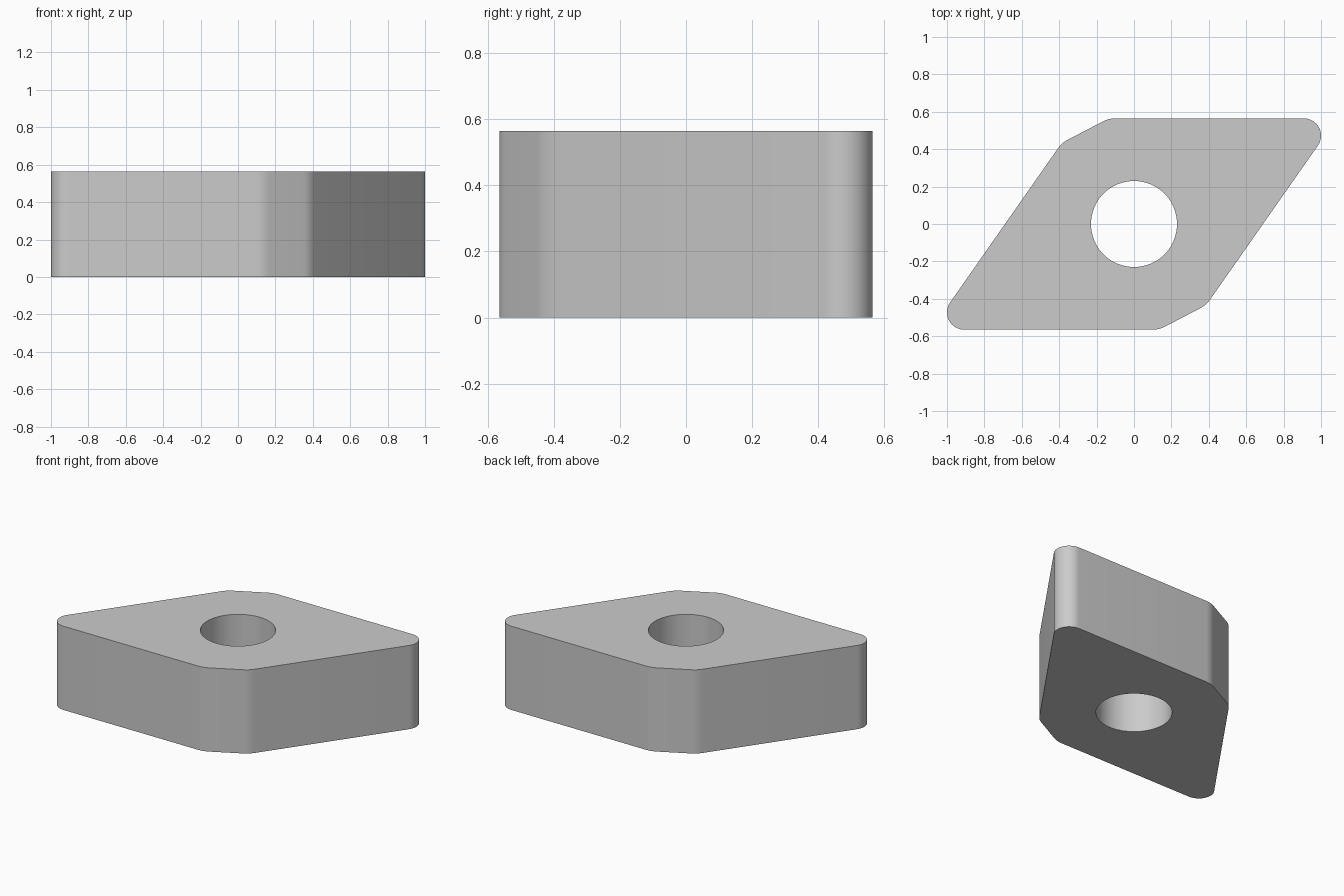
import bpy, bmesh, math
from mathutils import Vector

if "Cube" in bpy.data.objects:
    bpy.data.objects.remove(bpy.data.objects["Cube"])

R = 0.565            # inscribed radius of the rhombus
H = 0.565            # thickness
A = math.radians(55) # acute corner angle
HOLE = 0.23
CUT = 0.16           # chamfer length on the blunt corners


def fillet(prev, corner, nxt, r, steps):
    """Points of an arc of radius r rounding one corner."""
    a, b = (prev - corner).normalized(), (nxt - corner).normalized()
    half = a.angle(b) / 2
    centre = corner + (a + b).normalized() * (r / math.sin(half))
    start = corner + a * (r / math.tan(half)) - centre
    end = corner + b * (r / math.tan(half)) - centre
    return [centre + start.slerp(end, i / steps).normalized() * r
            for i in range(steps + 1)]


# Half of the outline: sharp tip, then the two ends of the blunt chamfer
x0, dx = R / math.sin(A), R / math.tan(A)
tip = Vector((x0 + dx, R))
blunt = Vector((dx - x0, R))
half = [(tip, 0.0926, 16),
        (blunt + Vector((CUT, 0)), 0.15, 6),
        (blunt - CUT * Vector((math.cos(A), math.sin(A))), 0.15, 6)]
corners = half + [(-p, r, n) for p, r, n in half]
outline = []
for i, (p, r, n) in enumerate(corners):
    outline += fillet(corners[i - 1][0], p, corners[(i + 1) % 6][0], r, n)
hole = [Vector((HOLE * math.cos(t), HOLE * math.sin(t)))
        for t in (math.tau * i / 64 for i in range(64))]

# Plate: fill between outline and hole, then extrude upward
bm = bmesh.new()
edges = []
for loop in (outline, hole):
    vs = [bm.verts.new((p.x, p.y, 0)) for p in loop]
    edges += [bm.edges.new((vs[i - 1], vs[i])) for i in range(len(vs))]
bmesh.ops.triangle_fill(bm, edges=edges, use_beauty=True)
ext = bmesh.ops.extrude_face_region(bm, geom=bm.faces[:], use_keep_orig=True)
bmesh.ops.translate(bm, vec=(0, 0, H),
                    verts=[g for g in ext["geom"] if isinstance(g, bmesh.types.BMVert)])
bmesh.ops.recalc_face_normals(bm, faces=bm.faces[:])
mesh = bpy.data.meshes.new("rhombic_insert")
bm.to_mesh(mesh)
bm.free()
obj = bpy.data.objects.new("rhombic_insert", mesh)
bpy.context.collection.objects.link(obj)
bpy.context.view_layer.objects.active = obj
obj.select_set(True)
bpy.ops.object.shade_smooth_by_angle(angle=math.radians(30))
